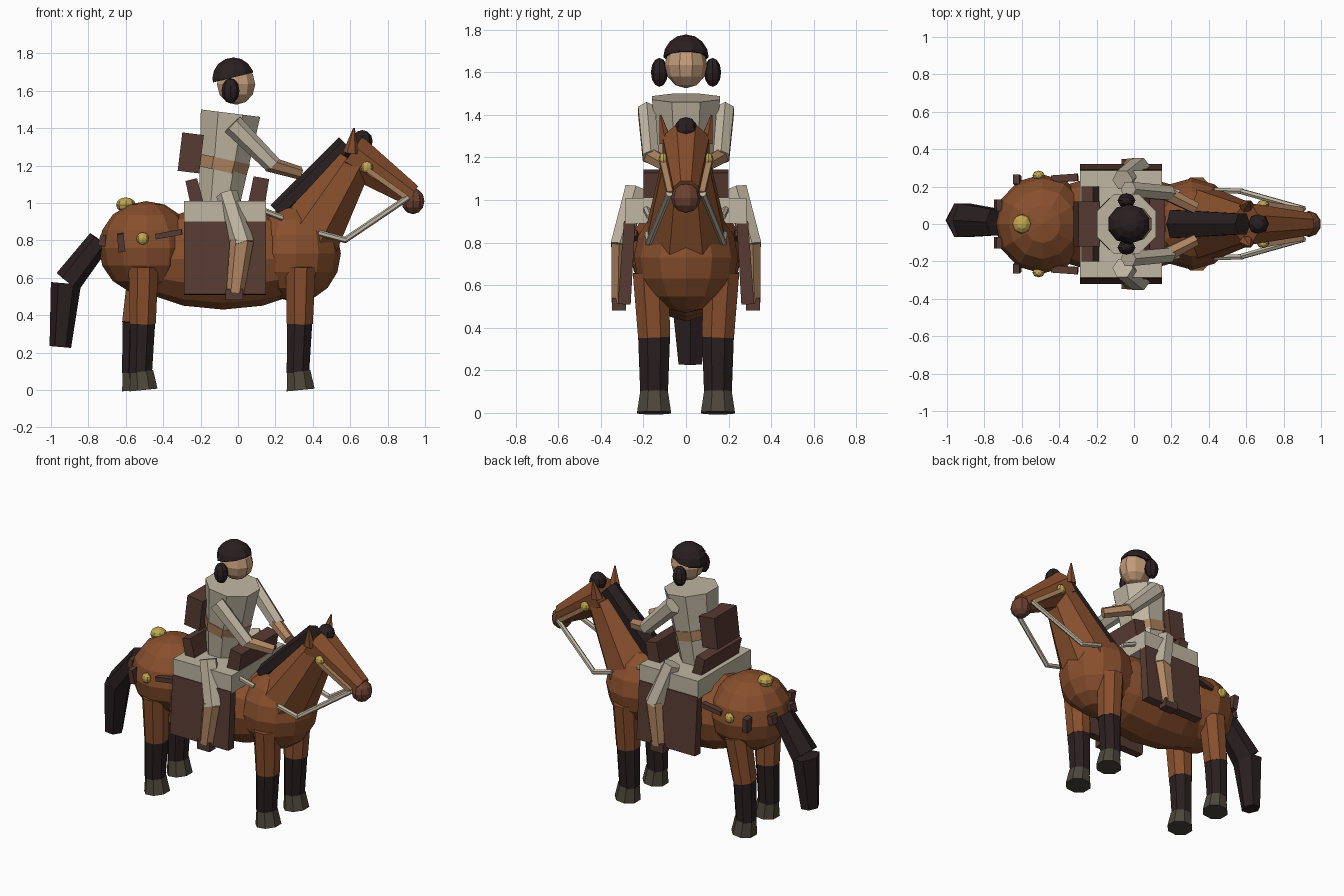
import bpy, bmesh, math
from mathutils import Vector, Matrix

cube = bpy.data.objects.get("Cube")
if cube:
    bpy.data.objects.remove(cube, do_unlink=True)


def material(name, hex_code):
    chans = [int(hex_code[i:i + 2], 16) / 255 for i in (0, 2, 4)]
    lin = [c / 12.92 if c <= 0.04 else ((c + 0.055) / 1.055) ** 2.4 for c in chans]
    m = bpy.data.materials.new(name)
    m.use_nodes = True
    m.diffuse_color = (*lin, 1)
    m.node_tree.nodes["Principled BSDF"].inputs["Base Color"].default_value = (*lin, 1)
    return m


COAT = material("chestnut coat", "884f2d")
DARK = material("dark hair", "2a1f21")
LEATHER = material("leather", "573b32")
CLOTH = material("cream cloth", "c0b6a2")
TAN = material("tan leather", "b08662")
SKIN = material("skin", "c49c7a")
GOLD = material("gold", "c2a850")
HOOF = material("hoof", "4d473b")
MUZZLE = material("muzzle brown", "6d4233")


def finish(name, bm, mat):
    bmesh.ops.recalc_face_normals(bm, faces=bm.faces)
    mesh = bpy.data.meshes.new(name)
    bm.to_mesh(mesh)
    bm.free()
    mesh.materials.append(mat)
    ob = bpy.data.objects.new(name, mesh)
    bpy.context.collection.objects.link(ob)
    return ob


def prism(name, a, b, size_a, size_b, sides, mat):
    """Tapered n-sided bar from a to b; sizes are (half width, half depth)."""
    a, b = Vector(a), Vector(b)
    axis = (b - a).normalized()
    depth = axis.cross(Vector((0, 1, 0))).normalized()
    width = depth.cross(axis)
    bm = bmesh.new()
    rings = []
    for centre, (w, d) in ((a, size_a), (b, size_b)):
        k = 1 / math.cos(math.pi / sides)
        angles = [math.tau * (i + 0.5) / sides for i in range(sides)]
        rings.append([bm.verts.new(centre + width * w * k * math.cos(t)
                                   + depth * d * k * math.sin(t)) for t in angles])
    bm.faces.new(rings[0])
    bm.faces.new(rings[1])
    for i in range(sides):
        j = (i + 1) % sides
        bm.faces.new((rings[0][i], rings[0][j], rings[1][j], rings[1][i]))
    return finish(name, bm, mat)


def ball(name, centre, radii, mat, seg=10, rings=6, tilt=0, cut=None):
    """Faceted ellipsoid, optionally keeping only the side above a plane."""
    bm = bmesh.new()
    bmesh.ops.create_uvsphere(bm, u_segments=seg, v_segments=rings, radius=1)
    bm.transform(Matrix.Translation(centre) @ Matrix.Diagonal((*radii, 1))
                 @ Matrix.Rotation(tilt, 4, 'Y'))
    if cut:
        bmesh.ops.bisect_plane(bm, geom=bm.verts[:] + bm.edges[:] + bm.faces[:],
                               plane_co=cut[0], plane_no=cut[1], clear_inner=True)
        bmesh.ops.holes_fill(bm, edges=[e for e in bm.edges if e.is_boundary])
    return finish(name, bm, mat)


# Horse body
QUARTER = math.pi / 2
ball("hips", (-0.49, 0, 0.76), (0.255, 0.265, 0.25), COAT, 12, 8)
ball("barrel", (-0.08, 0, 0.7), (0.55, 0.25, 0.27), COAT, 12, 8, QUARTER)
ball("chest", (0.31, 0, 0.73), (0.24, 0.245, 0.26), COAT, 12, 8)
prism("neck", (0.35, 0, 0.78), (0.62, 0, 1.22), (0.2, 0.18), (0.1, 0.1), 8, COAT)
prism("head", (0.6, 0, 1.26), (0.93, 0, 1.04), (0.11, 0.115), (0.06, 0.06), 8, COAT)
ball("muzzle", (0.935, 0, 1.01), (0.065, 0.07, 0.07), MUZZLE)
ball("forelock", (0.665, 0, 1.33), (0.055, 0.055, 0.06), DARK, 8)
prism("mane", (0.21, 0, 0.95), (0.58, 0, 1.31), (0.075, 0.045), (0.055, 0.05), 6, DARK)
prism("tail_upper", (-0.74, 0.01, 0.8), (-0.91, 0.02, 0.58), (0.07, 0.055), (0.09, 0.065), 6, DARK)
prism("tail_lower", (-0.92, 0.02, 0.57), (-0.95, 0.02, 0.23), (0.09, 0.07), (0.055, 0.05), 6, DARK)

# Horse legs
for end, x in (("front", 0.33), ("hind", -0.51)):
    for side, s in (("left", 1), ("right", -1)):
        lx = x - 0.04 if (end == "hind" and s > 0) else x
        n = f"{end}_{side}"
        y = s * 0.15
        prism(n + "_upper_leg", (x + 0.005, s * 0.165, 0.66), (lx, y, 0.355),
              (0.085, 0.08), (0.075, 0.07), 8, COAT)
        prism(n + "_lower_leg", (lx, y, 0.36), (lx - 0.01, y, 0.09),
              (0.075, 0.067), (0.065, 0.06), 8, DARK)
        prism(n + "_hoof", (lx - 0.005, y, 0.1), (lx + 0.005, y, 0),
              (0.065, 0.062), (0.08, 0.075), 8, HOOF)

# Saddle and cloth
prism("saddle_cloth", (-0.29, 0, 0.95), (0.15, 0, 0.95), (0.285, 0.06), (0.285, 0.06), 4, CLOTH)
prism("cantle", (-0.22, 0, 1.0), (-0.25, 0, 1.125), (0.2, 0.035), (0.2, 0.032), 4, LEATHER)
prism("pommel", (0.1, 0, 1.0), (0.125, 0, 1.135), (0.2, 0.045), (0.2, 0.042), 4, LEATHER)
ball("rump_stud", (-0.6, 0, 0.99), (0.052, 0.052, 0.04), GOLD, 8)

# Rider body
prism("rider_torso", (-0.1, 0, 1.0), (-0.04, 0, 1.48), (0.11, 0.11), (0.16, 0.16), 8, CLOTH)
prism("belt", (-0.087, 0, 1.17), (-0.073, 0, 1.235), (0.132, 0.132), (0.14, 0.14), 8, TAN)
prism("backpack", (-0.265, 0, 1.165), (-0.24, 0, 1.37), (0.12, 0.058), (0.12, 0.058), 4, LEATHER)
ball("rider_head", (-0.01, 0, 1.635), (0.108, 0.1, 0.11), SKIN)
ball("hair_cap", (-0.025, 0, 1.665), (0.118, 0.108, 0.113), DARK, 10, 8,
     cut=((-0.13, 0, 1.645), (-0.24, 0, 0.97)))

# Paired parts on both sides
for side, s in (("left", 1), ("right", -1)):
    def bar(name, a, b, size_a, size_b, sides, mat):
        prism(f"{side}_{name}", (a[0], s * a[1], a[2]), (b[0], s * b[1], b[2]),
              size_a, size_b, sides, mat)

    def knob(name, c, radii, mat):
        ball(f"{side}_{name}", (c[0], s * c[1], c[2]), radii, mat, 8)

    thin = (0.014, 0.014)
    # Horse ears and tack
    bar("ear", (0.605, 0.095, 1.27), (0.62, 0.12, 1.4), (0.03, 0.038), (0.004, 0.004), 6, COAT)
    bar("flap", (-0.07, 0.265, 0.9), (-0.07, 0.29, 0.51), (0.027, 0.22), (0.03, 0.22), 4, LEATHER)
    knob("hip_stud", (-0.51, 0.26, 0.81), (0.033, 0.025, 0.033), GOLD)
    knob("cheek_stud", (0.69, 0.105, 1.19), (0.032, 0.024, 0.032), GOLD)
    bar("bridle", (0.69, 0.11, 1.18), (0.9, 0.075, 1.03), thin, thin, 4, TAN)
    bar("front_rein", (0.57, 0.175, 0.8), (0.91, 0.08, 1.03), thin, thin, 6, CLOTH)
    bar("back_rein", (0.43, 0.18, 0.84), (0.58, 0.175, 0.8), thin, thin, 6, CLOTH)
    bar("hand_rein", (0.12, 0.19, 0.965), (0.24, 0.17, 0.92), thin, thin, 6, CLOTH)
    bar("side_strap", (-0.44, 0.24, 0.82), (-0.3, 0.25, 0.845), (0.02, 0.015), (0.02, 0.015), 4, LEATHER)
    bar("rear_strap", (-0.62, 0.23, 0.74), (-0.63, 0.24, 0.835), (0.025, 0.018), (0.025, 0.018), 4, LEATHER)
    bar("tail_strap", (-0.73, 0.1, 0.77), (-0.72, 0.1, 0.83), (0.03, 0.02), (0.03, 0.015), 4, LEATHER)
    # Rider limbs
    bar("sleeve", (-0.03, 0.185, 1.42), (0.19, 0.165, 1.2), (0.04, 0.05), (0.038, 0.04), 6, CLOTH)
    bar("forearm", (0.16, 0.17, 1.21), (0.33, 0.085, 1.16), (0.036, 0.036), (0.03, 0.03), 6, TAN)
    bar("thigh", (-0.06, 0.235, 1.05), (0.025, 0.31, 0.78), (0.05, 0.05), (0.045, 0.055), 6, CLOTH)
    bar("shin", (0.02, 0.315, 0.8), (-0.015, 0.32, 0.52), (0.035, 0.055), (0.03, 0.04), 6, TAN)
    bar("boot", (-0.02, 0.315, 0.54), (-0.02, 0.315, 0.48), (0.032, 0.048), (0.032, 0.048), 4, LEATHER)
    knob("hair_bun", (-0.04, 0.125, 1.6), (0.048, 0.04, 0.068), DARK)
